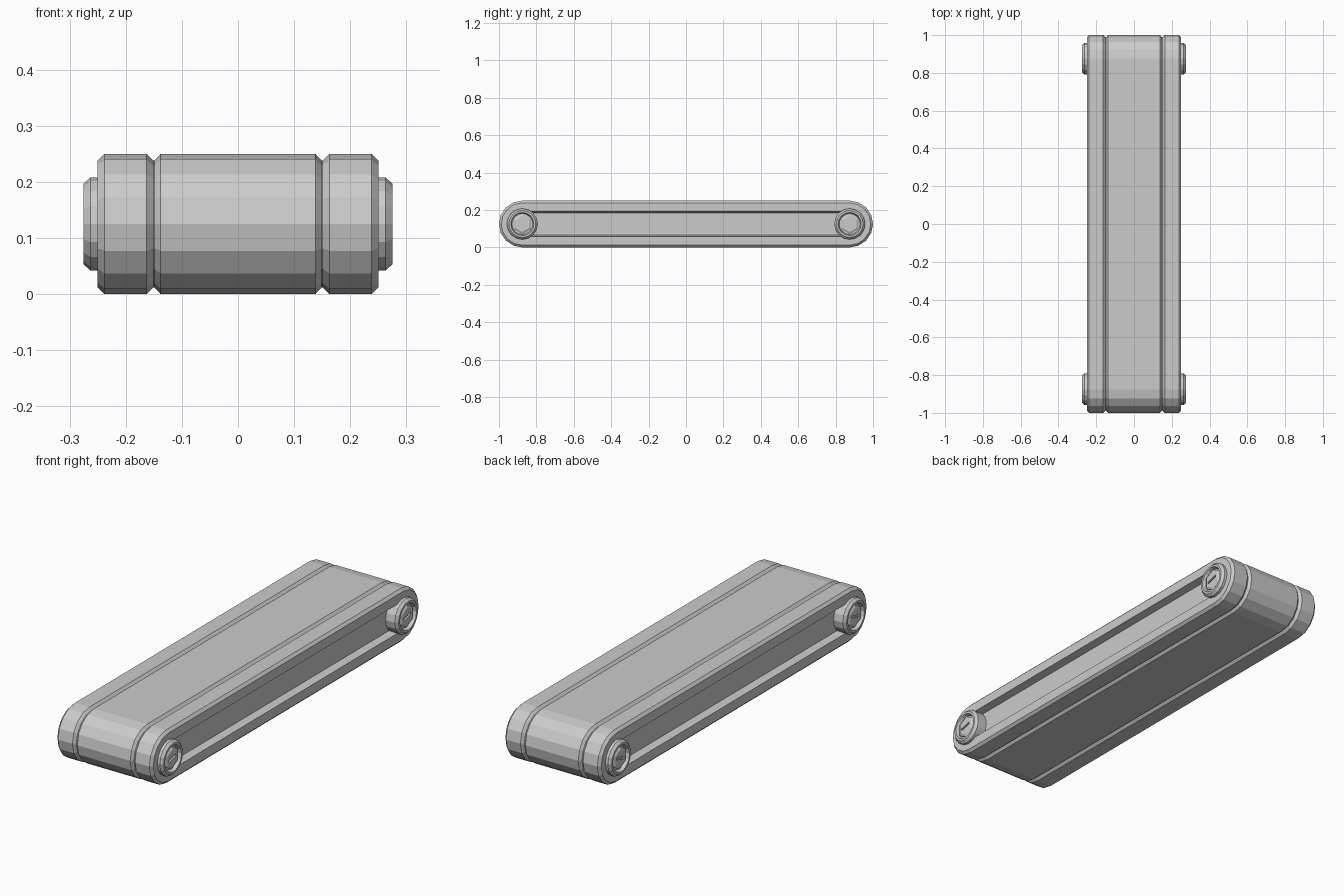
import bpy, bmesh, math
from mathutils import Matrix

if "Cube" in bpy.data.objects:
    bpy.data.objects.remove(bpy.data.objects["Cube"])

END_Y, MID_Z = 0.875, 0.125


def make_object(name, bm):
    bmesh.ops.recalc_face_normals(bm, faces=bm.faces)
    mesh = bpy.data.meshes.new(name)
    bm.to_mesh(mesh)
    bm.free()
    obj = bpy.data.objects.new(name, mesh)
    bpy.context.collection.objects.link(obj)
    return obj


def loft(name, profile, outline):
    """Skin a closed body through (x, radius) rings; outline(r) gives (y, z) points."""
    bm = bmesh.new()
    rings = [[bm.verts.new((x, y, z)) for y, z in outline(r)] for x, r in profile]
    for a, b in zip(rings, rings[1:]):
        n = len(a)
        for i in range(n):
            j = (i + 1) % n
            bm.faces.new((a[i], a[j], b[j], b[i]))
    bm.faces.new(rings[0])
    bm.faces.new(rings[-1])
    return make_object(name, bm)


def stadium(r, seg=8):
    pts = []
    for side in (1, -1):
        for i in range(seg + 1):
            a = math.pi * (i / seg - 0.5)
            pts.append((side * (END_Y + r * math.cos(a)), MID_Z + side * r * math.sin(a)))
    return pts


def circle(cy, sides):
    def outline(r):
        return [(cy + r * math.cos(2 * math.pi * i / sides + math.pi / 2),
                 MID_Z + r * math.sin(2 * math.pi * i / sides + math.pi / 2))
                for i in range(sides)]
    return outline


# Belt body: recessed side panel, chamfered rims and two V grooves
half = [(0.215, 0.060), (0.25, 0.068), (0.25, 0.113), (0.238, 0.125),
        (0.163, 0.125), (0.151, 0.113), (0.149, 0.113), (0.138, 0.125)]
loft("belt_body", half + [(-x, r) for x, r in reversed(half)], stadium)

# Axle caps with slotted hex bolts at all four corners
cap = [(0.20, 0.083), (0.263, 0.083), (0.275, 0.072), (0.275, 0.062), (0.258, 0.056)]
bolt = [(0.25, 0.054), (0.265, 0.054), (0.271, 0.043)]
for sx, side in ((1, "right"), (-1, "left")):
    for sy, end in ((1, "rear"), (-1, "front")):
        y = sy * END_Y
        loft(f"axle_cap_{side}_{end}", [(sx * x, r) for x, r in cap], circle(y, 16))
        hexagon = loft(f"bolt_{side}_{end}", [(sx * x, r) for x, r in bolt], circle(y, 6))
        # Slot cutter
        bm = bmesh.new()
        bmesh.ops.create_cube(bm, size=1, matrix=(
            Matrix.Translation((sx * 0.273, y, MID_Z))
            @ Matrix.Rotation(math.radians(15), 4, 'X')
            @ Matrix.Diagonal((0.02, 0.056, 0.010, 1))))
        cutter = make_object(f"slot_cutter_{side}_{end}", bm)
        cutter.hide_render = True
        cutter.hide_viewport = True
        cutter.display_type = 'WIRE'
        mod = hexagon.modifiers.new("slot", 'BOOLEAN')
        mod.operation = 'DIFFERENCE'
        mod.solver = 'EXACT'
        mod.object = cutter
